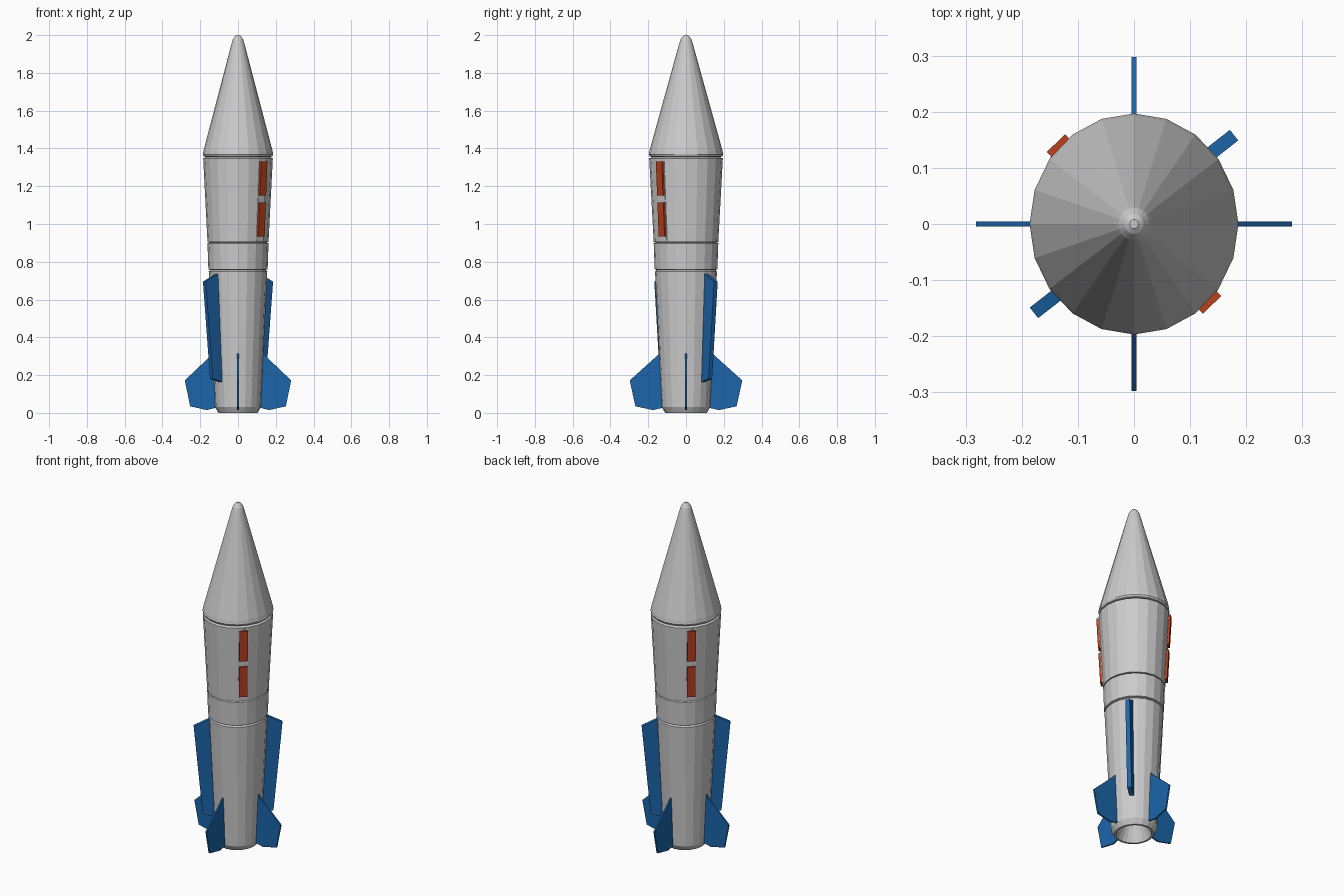
import bpy, bmesh
from math import sin, cos, pi, radians, atan2
from mathutils import Matrix, Vector

if "Cube" in bpy.data.objects:
    bpy.data.objects.remove(bpy.data.objects["Cube"])

SX = 0.945      # the hull is slightly narrower in x than in y
SIDES = 20


def material(name, rgb):
    m = bpy.data.materials.new(name)
    m.diffuse_color = (*rgb, 1)
    m.use_nodes = True
    m.node_tree.nodes["Principled BSDF"].inputs["Base Color"].default_value = m.diffuse_color
    return m


BLUE = material("blue", (0.012, 0.13, 0.40))
RED = material("red", (0.50, 0.05, 0.012))


def finish(name, bm, mat=None):
    bmesh.ops.recalc_face_normals(bm, faces=bm.faces)
    me = bpy.data.meshes.new(name)
    bm.to_mesh(me)
    bm.free()
    ob = bpy.data.objects.new(name, me)
    bpy.context.collection.objects.link(ob)
    if mat:
        me.materials.append(mat)
    return ob


def lathe(name, profile):
    """Revolve (radius, z) points; both ends are capped."""
    bm = bmesh.new()
    rings = []
    for r, z in profile:
        rings.append([bm.verts.new((SX * r * cos(2 * pi * i / SIDES),
                                    r * sin(2 * pi * i / SIDES), z))
                      for i in range(SIDES)])
    for a, b in zip(rings, rings[1:]):
        for i in range(SIDES):
            j = (i + 1) % SIDES
            bm.faces.new((a[i], a[j], b[j], b[i]))
    bm.faces.new(rings[0][::-1])
    bm.faces.new(rings[-1])
    return finish(name, bm)


def plate(name, outline, thick, matrix, mat):
    """Extrude an (r, z) outline to a plate, then place it."""
    bm = bmesh.new()
    f = bm.faces.new([bm.verts.new((r, -thick / 2, z)) for r, z in outline])
    ext = bmesh.ops.extrude_face_region(bm, geom=[f])
    bmesh.ops.translate(bm, vec=(0, thick, 0),
                        verts=[v for v in ext["geom"] if isinstance(v, bmesh.types.BMVert)])
    bm.transform(matrix)
    return finish(name, bm, mat)


# Hull sections, separated by narrow grooves
lathe("nose_cone", [(0.180, 1.355), (0.192, 1.358), (0.197, 1.368), (0.193, 1.39),
                    (0.036, 1.955), (0.029, 1.977), (0.018, 1.993), (0.008, 2.0)])
lathe("upper_hull", [(0.160, 0.903), (0.171, 0.905), (0.195, 1.347), (0.186, 1.351),
                     (0.180, 1.356)])
lathe("middle_ring", [(0.155, 0.757), (0.166, 0.760), (0.171, 0.898), (0.160, 0.904)])
lathe("lower_hull", [(0.060, 0.09), (0.098, 0.0), (0.110, 0.0), (0.128, 0.03),
                     (0.164, 0.748), (0.155, 0.758)])

# Four thin tail fins
fin = [(0.11, 0.33), (0.135, 0.32), (0.160, 0.296), (0.298, 0.172), (0.268, 0.035),
       (0.175, 0.015), (0.11, 0.03)]
for k in range(4):
    m = Matrix.Diagonal((SX, 1, 1, 1)) @ Matrix.Rotation(k * pi / 2, 4, 'Z')
    plate(f"tail_fin_{k + 1}", fin, 0.009, m, BLUE)

# Two long strakes on one diagonal
strake = [(0.13, 0.745), (0.15, 0.738), (0.238, 0.695), (0.190, 0.18), (0.115, 0.16)]
for k in range(2):
    m = Matrix.Rotation(radians(38) + k * pi, 4, 'Z') @ Matrix.Translation((0, 0.015, 0))
    plate(f"side_strake_{k + 1}", strake, 0.024, m, BLUE)


# Two window strips on the other diagonal: pale backing with two red blocks
def facet(z):
    """Distance from the axis to the hull's diagonal facet."""
    return (0.171 + (z - 0.905) * 0.0543) * 0.972 * cos(pi / SIDES)


def slab(z0, z1, proud):
    return [(facet(z0) - 0.015, z0), (facet(z0) + proud, z0),
            (facet(z1) + proud, z1), (facet(z1) - 0.015, z1)]


for k in range(2):
    m = Matrix.Rotation(radians(-46) + k * pi, 4, 'Z')
    plate(f"window_backing_{k + 1}", slab(0.912, 1.338, 0.002), 0.052, m, None)
    for n, z0 in enumerate((0.935, 1.15)):
        plate(f"red_window_{k + 1}_{n + 1}", slab(z0, z0 + 0.18, 0.014), 0.045, m, RED)
